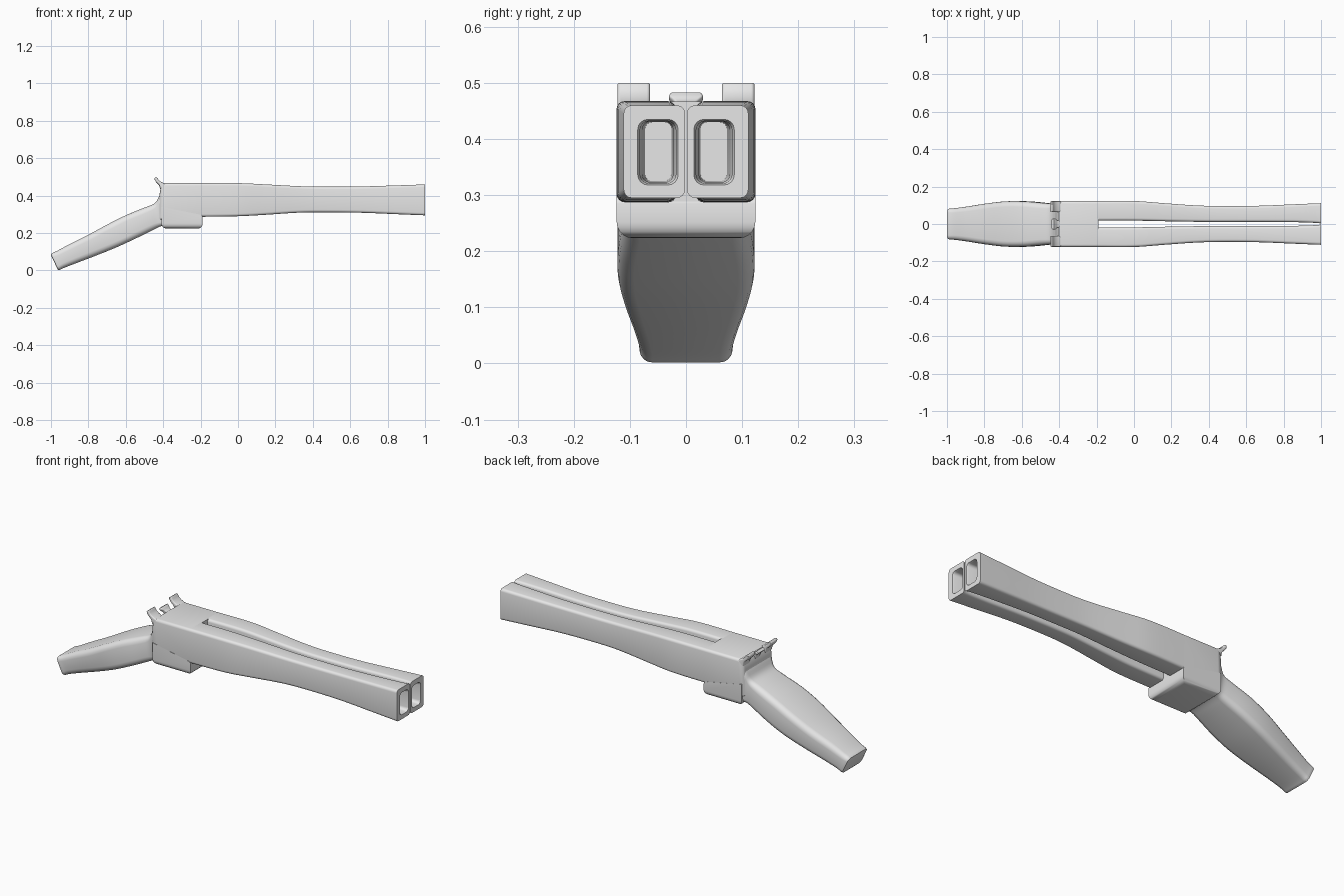
import bpy, bmesh, math

grey = bpy.data.materials.new("light_grey")
grey.diffuse_color = (0.8, 0.8, 0.8, 1)


def finish(name, bm, angle=40):
    bmesh.ops.recalc_face_normals(bm, faces=bm.faces)
    me = bpy.data.meshes.new(name)
    bm.to_mesh(me)
    bm.free()
    me.materials.append(grey)
    ob = bpy.data.objects.new(name, me)
    bpy.context.collection.objects.link(ob)
    bpy.ops.object.select_all(action='DESELECT')
    ob.select_set(True)
    bpy.context.view_layer.objects.active = ob
    bpy.ops.object.shade_smooth_by_angle(angle=math.radians(angle))
    return ob


def ring(s, n=5):
    """Rounded rectangle; s = top x, top z, bottom x, bottom z, y min, y max, radius."""
    tx, tz, bx, bz, y0, y1, r = s
    h = math.hypot(tx - bx, tz - bz)
    w = y1 - y0
    r = min(r, h * 0.49, w * 0.49)
    pts = []
    for cy, cv, a0 in ((w - r, h - r, 0), (r, h - r, 90), (r, r, 180), (w - r, r, 270)):
        for i in range(n):
            a = math.radians(a0 + 90 * i / (n - 1))
            y, v = cy + r * math.cos(a), (cv + r * math.sin(a)) / h
            pts.append((bx + (tx - bx) * v, y0 + y, bz + (tz - bz) * v))
    return pts


def smooth(st, n=4):
    """Catmull-Rom refinement of a list of sections."""
    out = []
    for i in range(len(st) - 1):
        p0, p1, p2, p3 = st[max(i - 1, 0)], st[i], st[i + 1], st[min(i + 2, len(st) - 1)]
        for k in range(n):
            t = k / n
            out.append(tuple(0.5 * (2 * b + (c - a) * t + (2 * a - 5 * b + 4 * c - d) * t * t
                                    + (3 * b - a - 3 * c + d) * t ** 3)
                             for a, b, c, d in zip(p0, p1, p2, p3)))
    return out + [st[-1]]


def loft(name, sections, mirror=False, angle=40):
    bm = bmesh.new()
    rings = [[bm.verts.new((x, -y if mirror else y, z)) for x, y, z in ring(s)] for s in sections]
    for a, b in zip(rings, rings[1:]):
        for i in range(len(a)):
            j = (i + 1) % len(a)
            bm.faces.new((a[i], a[j], b[j], b[i]))
    bm.faces.new(rings[0])
    bm.faces.new(rings[-1])
    return finish(name, bm, angle)


def upright(x, zb, zt, y0, y1, r=0.014):
    return (x, zt, x, zb, y0, y1, r)


# Barrels: flared outer skin, then the bore folded back inside
outer = smooth([upright(*s) for s in (
    (-0.195, 0.287, 0.467, 0.018, 0.123), (0, 0.290, 0.467, 0.018, 0.123),
    (0.15, 0.298, 0.460, 0.015, 0.112), (0.32, 0.309, 0.451, 0.012, 0.100),
    (0.45, 0.311, 0.448, 0.011, 0.096), (0.65, 0.309, 0.449, 0.011, 0.097),
    (0.85, 0.301, 0.455, 0.010, 0.105), (0.97, 0.296, 0.459, 0.006, 0.110),
    (1.0, 0.295, 0.460, 0.002, 0.111))])
bore = [upright(*s) for s in (
    (1.0, 0.318, 0.435, 0.014, 0.086, 0.018), (0.99, 0.321, 0.432, 0.018, 0.082, 0.016),
    (0.85, 0.323, 0.431, 0.023, 0.078, 0.014), (0.5, 0.325, 0.430, 0.026, 0.073, 0.012))]
for side, flip in (("left", False), ("right", True)):
    loft("barrel_" + side, outer + bore, flip)

# Receiver body joining both barrels
loft("receiver", [upright(-0.419, 0.27, 0.41, -0.113, 0.113),
                  upright(-0.412, 0.27, 0.445, -0.118, 0.118),
                  upright(-0.400, 0.27, 0.464, -0.122, 0.122),
                  upright(-0.390, 0.28, 0.467, -0.123, 0.123),
                  upright(-0.19, 0.287, 0.467, -0.123, 0.123)])

# Rounded block under the receiver
bm = bmesh.new()
bmesh.ops.create_cube(bm, size=1)
for v in bm.verts:
    v.co = (-0.299 + v.co.x * 0.22, v.co.y * 0.247, 0.26 + v.co.z * 0.073)
    if v.co.x < -0.3 and v.co.z > 0.26:
        v.co.z = 0.34
low = [e for e in bm.edges if all(v.co.z < 0.26 for v in e.verts)]
bmesh.ops.bevel(bm, geom=low, offset=0.028, segments=5, profile=0.5, affect='EDGES')
top = [e for e in bm.edges if all(v.co.x > -0.2 for v in e.verts)
       and all(v.co.z > 0.29 for v in e.verts)]
bmesh.ops.bevel(bm, geom=top, offset=0.012, segments=3, profile=0.5, affect='EDGES')
finish("receiver_block", bm)

# Grip: top x/z, bottom x/z, half width, corner radius
grip = [(-0.395, 0.440, -0.385, 0.240, 0.119, 0.015),
        (-0.420, 0.400, -0.405, 0.239, 0.114, 0.02),
        (-0.445, 0.360, -0.425, 0.231, 0.109, 0.025),
        (-0.500, 0.336, -0.460, 0.213, 0.113, 0.03),
        (-0.600, 0.295, -0.545, 0.172, 0.121, 0.03),
        (-0.700, 0.245, -0.640, 0.128, 0.121, 0.03),
        (-0.800, 0.191, -0.745, 0.085, 0.110, 0.03),
        (-0.900, 0.141, -0.855, 0.043, 0.094, 0.028),
        (-0.965, 0.106, -0.925, 0.016, 0.085, 0.025),
        (-0.992, 0.094, -0.951, 0.004, 0.083, 0.022)]
secs = smooth([(a, b, c, d, -w, w, r) for a, b, c, d, w, r in grip])
secs += [(-1.0, 0.088, -0.960, 0.002, -0.081, 0.081, 0.02),
         (-0.999, 0.080, -0.965, 0.007, -0.074, 0.074, 0.016)]
loft("grip", secs, angle=50)

# Two outer hammers and the small centre latch, curling backwards
curl = [(-0.385, 0.462, -0.416, 0.435), (-0.408, 0.472, -0.422, 0.457),
        (-0.424, 0.484, -0.437, 0.472), (-0.434, 0.498, -0.447, 0.488),
        (-0.438, 0.500, -0.447, 0.494)]
for side, flip in (("left", False), ("right", True)):
    loft("hammer_" + side, smooth([c + (0.064, 0.122, 0.006) for c in curl]), flip, 50)
latch = [(-0.385, 0.460, -0.416, 0.435), (-0.408, 0.468, -0.422, 0.454),
         (-0.420, 0.477, -0.434, 0.467), (-0.428, 0.483, -0.440, 0.475)]
loft("centre_latch", smooth([c + (-w, w, 0.005) for c, w in zip(latch, (0.018, 0.02, 0.03, 0.028))]),
     angle=50)
